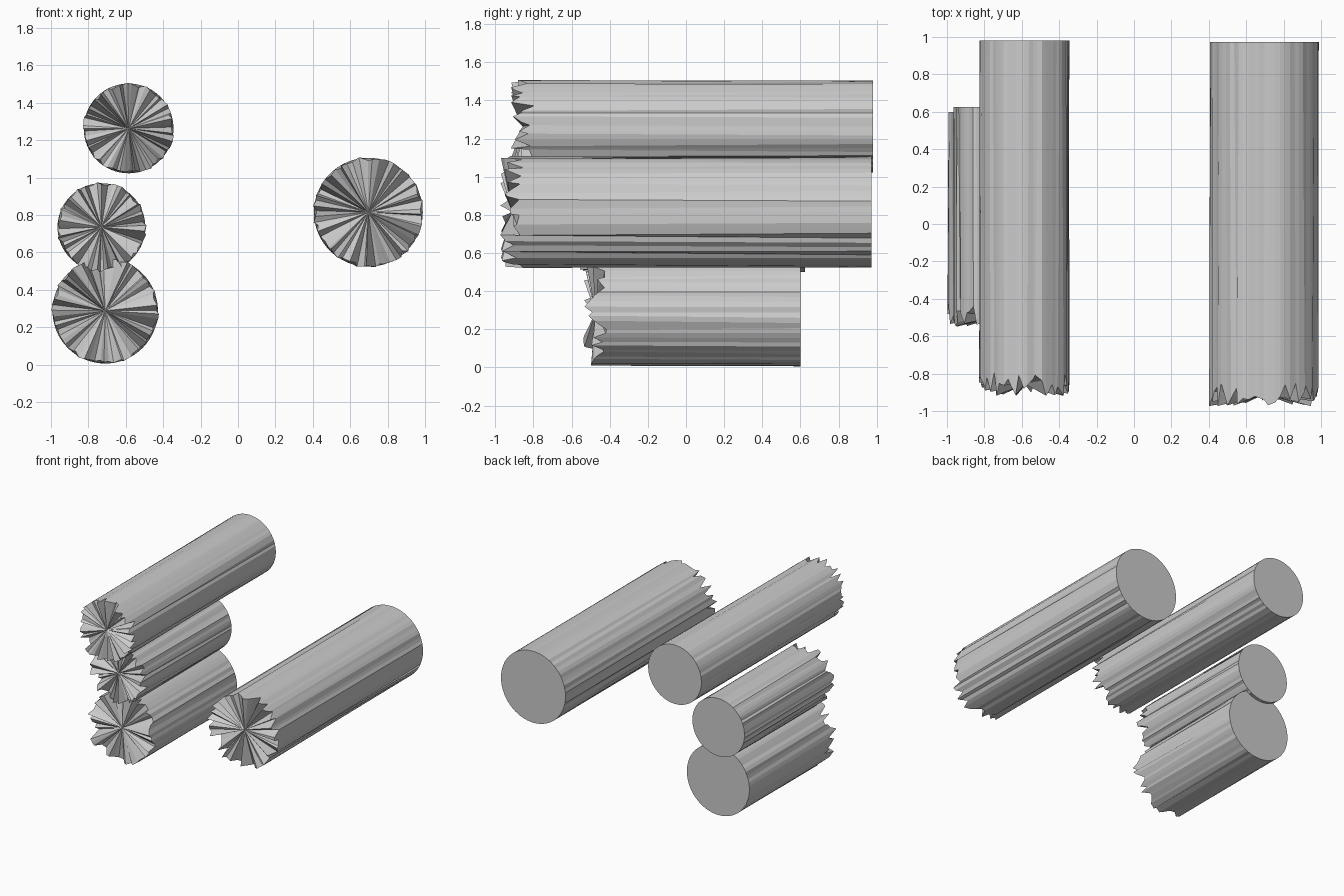
import bpy, bmesh, math, random

if "Cube" in bpy.data.objects:
    bpy.data.objects.remove(bpy.data.objects["Cube"])

SIDES = 64


def log(name, x, z, radius, front, back, seed):
    """Log along y: clean disc at the back, splintered fan at the front."""
    rng = random.Random(seed)
    bm = bmesh.new()
    depth = 0.13
    rear, rim = [], []
    for i in range(SIDES):
        a = 2 * math.pi * i / SIDES
        c, s = math.cos(a), math.sin(a)
        rear.append(bm.verts.new((x + radius * c, back, z + radius * s)))
        # splintered rim, jittered in every direction
        r = radius + rng.uniform(-0.015, 0.007)
        t = a + rng.uniform(-0.045, 0.045)
        rim.append(bm.verts.new((x + r * math.cos(t),
                                 front + rng.uniform(0, depth),
                                 max(0.0, z + r * math.sin(t)))))
    hub = bm.verts.new((x, front + depth / 2, z))
    bm.faces.new(rear)
    for i in range(SIDES):
        j = (i + 1) % SIDES
        bm.faces.new((rear[i], rear[j], rim[j], rim[i]))
        bm.faces.new((rim[i], rim[j], hub))
    bmesh.ops.recalc_face_normals(bm, faces=bm.faces)
    mesh = bpy.data.meshes.new(name)
    bm.to_mesh(mesh)
    bm.free()
    bpy.context.collection.objects.link(bpy.data.objects.new(name, mesh))


# Stack of three logs on the left, one log on the right
log("top_log", -0.585, 1.263, 0.240, -0.92, 0.98, 1)
log("middle_log", -0.730, 0.735, 0.235, -0.56, 0.625, 2)
log("bottom_log", -0.710, 0.288, 0.282, -0.54, 0.60, 3)
log("right_log", 0.697, 0.815, 0.291, -0.975, 0.972, 4)
